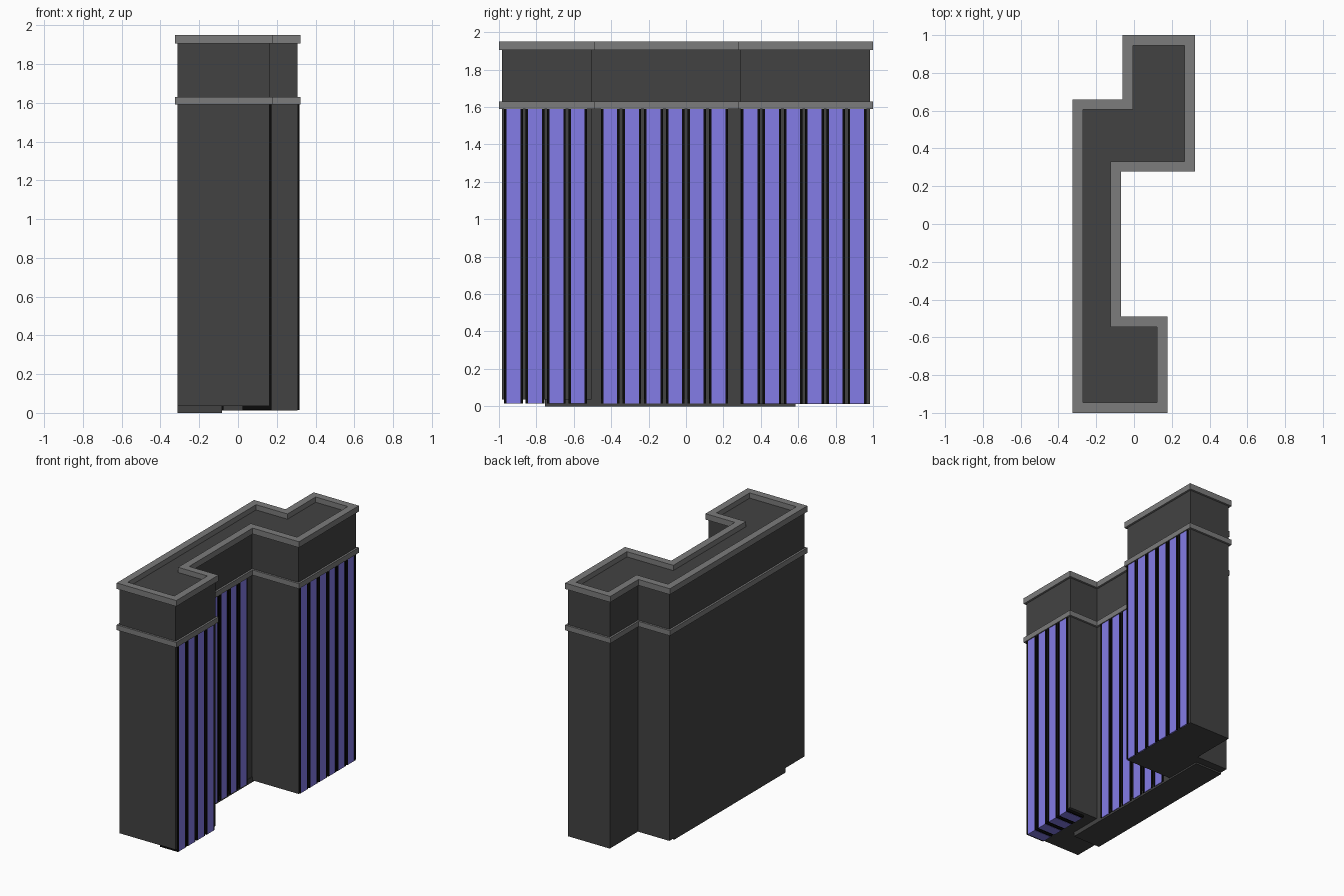
import bpy, bmesh
from mathutils import Vector

if "Cube" in bpy.data.objects:
    bpy.data.objects.remove(bpy.data.objects["Cube"])


def material(name, r, g, b):
    m = bpy.data.materials.new(name)
    m.diffuse_color = (r, g, b, 1)
    m.use_nodes = True
    m.node_tree.nodes["Principled BSDF"].inputs["Base Color"].default_value = m.diffuse_color
    return m


WALL = material("dark_wall", 0.055, 0.055, 0.055)
TRIM = material("grey_trim", 0.2, 0.2, 0.2)
GLASS = material("violet_glass", 0.23, 0.2, 0.8)
FRAME = material("black_frame", 0.003, 0.003, 0.003)

# Footprint of the cornices, counter-clockwise
OUTLINE = [(-0.326, -1), (0.178, -1), (0.178, -0.49), (-0.07, -0.49), (-0.07, 0.277),
           (0.322, 0.277), (0.322, 1), (-0.06, 1), (-0.06, 0.66), (-0.326, 0.66)]


def inset(points, d):
    """Move every edge of a right-angled outline inwards by d."""
    out = []
    for i, p in enumerate(points):
        p = Vector(p)
        a = (p - Vector(points[i - 1])).normalized()
        b = (Vector(points[(i + 1) % len(points)]) - p).normalized()
        out.append(tuple(p + d * (Vector((-a.y, a.x)) + Vector((-b.y, b.x)))))
    return out


def finish(bm, name, mat):
    bmesh.ops.recalc_face_normals(bm, faces=bm.faces)
    me = bpy.data.meshes.new(name)
    bm.to_mesh(me)
    bm.free()
    me.materials.append(mat)
    ob = bpy.data.objects.new(name, me)
    bpy.context.collection.objects.link(ob)
    return ob


def prism(name, points, z0, z1, mat):
    bm = bmesh.new()
    lo = [bm.verts.new((x, y, z0)) for x, y in points]
    hi = [bm.verts.new((x, y, z1)) for x, y in points]
    n = len(points)
    bm.faces.new(lo[::-1])
    bm.faces.new(hi)
    for i in range(n):
        j = (i + 1) % n
        bm.faces.new((lo[i], lo[j], hi[j], hi[i]))
    return finish(bm, name, mat)


def ring(name, outer, inner, z0, z1, mat):
    bm = bmesh.new()
    loops = [[bm.verts.new((x, y, z)) for x, y in pts]
             for pts, z in ((outer, z0), (outer, z1), (inner, z1), (inner, z0))]
    n = len(outer)
    for k in range(4):
        a, b = loops[k], loops[(k + 1) % 4]
        for i in range(n):
            j = (i + 1) % n
            bm.faces.new((a[i], a[j], b[j], b[i]))
    return finish(bm, name, mat)


def box(name, x0, x1, y0, y1, z0, z1, mat):
    return prism(name, [(x0, y0), (x1, y0), (x1, y1), (x0, y1)], z0, z1, mat)


# Walls: main block, front wing and upper storey
body = inset(OUTLINE, 0.015)
xl, ys = body[0]
x_south, y_south = body[2]
x_mid = body[3][0]
x_north = body[5][0]
main = [(xl, y_south), (x_mid, y_south)] + body[4:]
prism("main_block", main, 0.013, 1.6, WALL)
box("front_wing", xl, x_south, ys, y_south, 0.035, 1.6, WALL)
prism("upper_storey", body, 1.6, 1.91, WALL)

# Base slab under the long side
box("base_slab", xl, -0.082, -0.755, 0.585, 0, 0.04, WALL)

# Cornices
prism("lower_cornice", OUTLINE, 1.59, 1.63, TRIM)
ring("roof_parapet", OUTLINE, inset(OUTLINE, 0.055), 1.905, 1.95, TRIM)

# Window strips on the right-hand faces: wall x, first centre, pitch, count, depth
for label, x, y, pitch, count, depth in (
        ("front_wing", x_south, -0.922, 0.1145, 4, 0.14),
        ("middle", x_mid, -0.405, 0.1157, 6, 0.02),
        ("rear_wing", x_north, 0.345, 0.114, 6, 0.02)):
    for i in range(count):
        c = y + i * pitch
        box(f"{label}_window_{i}", x - depth, x + 0.008, c - 0.037, c + 0.037, 0.014, 1.595, GLASS)
        for side in (-1, 1):
            e = c + side * 0.0435
            box(f"{label}_window_frame_{i}", x - depth, x + 0.01, e - 0.0065, e + 0.0065,
                0.016, 1.595, FRAME)
